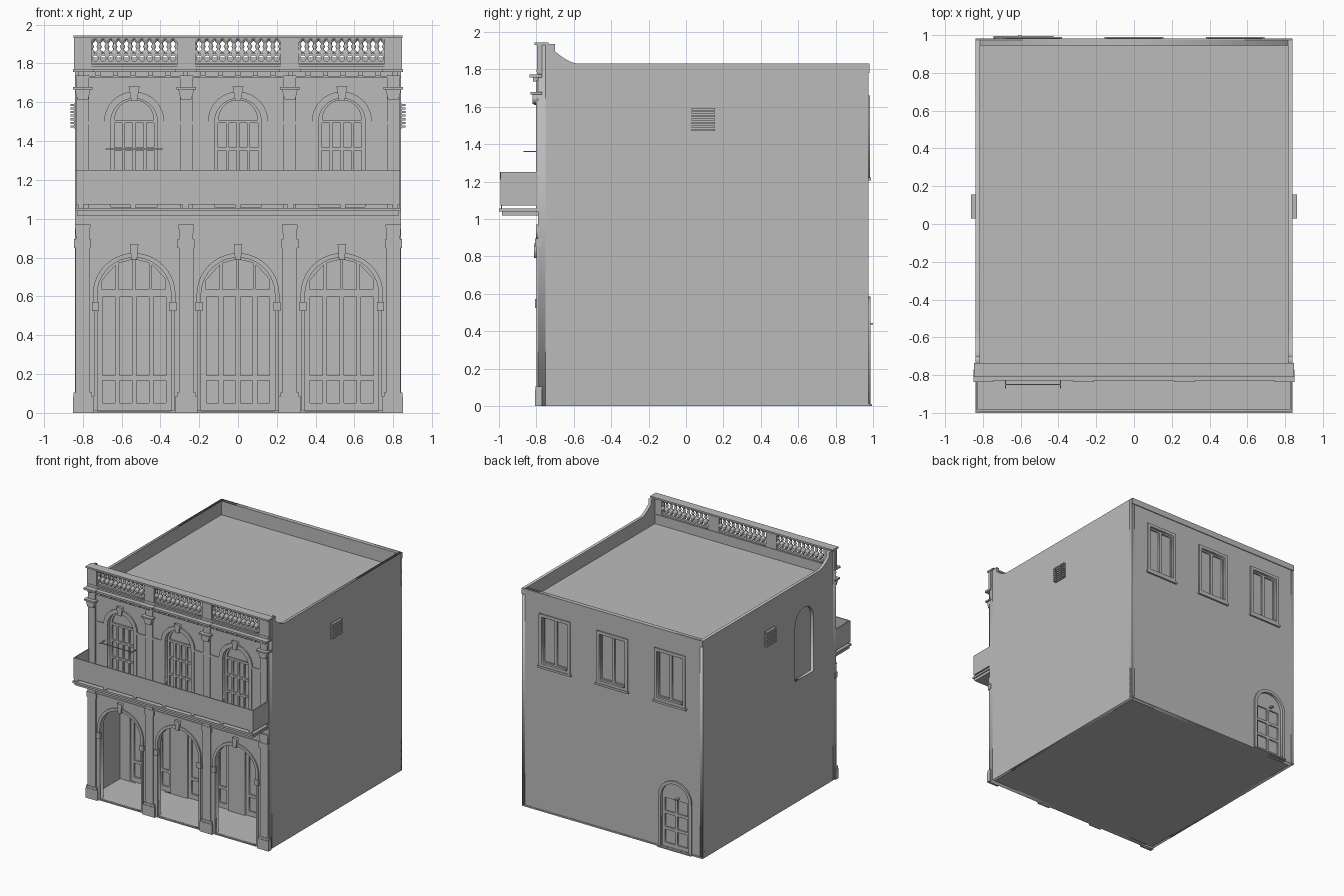
import bpy, bmesh, math
from mathutils import Matrix

cube = bpy.data.objects.get("Cube")
if cube:
    bpy.data.objects.remove(cube, do_unlink=True)

stone = bpy.data.materials.new("grey_stone")
stone.use_nodes = True
stone.diffuse_color = (0.5, 0.5, 0.5, 1)
stone.node_tree.nodes["Principled BSDF"].inputs["Base Color"].default_value = (0.5, 0.5, 0.5, 1)


def add(name, mesh):
    mesh.materials.clear()
    mesh.materials.append(stone)
    ob = bpy.data.objects.new(name, mesh)
    bpy.context.collection.objects.link(ob)
    return ob


def box(name, x0, x1, y0, y1, z0, z1):
    bm = bmesh.new()
    bmesh.ops.create_cube(bm, size=1)
    for v in bm.verts:
        v.co = ((x0 + x1) / 2 + v.co.x * (x1 - x0),
                (y0 + y1) / 2 + v.co.y * (y1 - y0),
                (z0 + z1) / 2 + v.co.z * (z1 - z0))
    me = bpy.data.meshes.new(name)
    bm.to_mesh(me)
    bm.free()
    return add(name, me)


def plate(name, loops, a, b, side=False):
    """Flat slab with holes, drawn in x/z (or y/z for side) and a..b thick."""
    cu = bpy.data.curves.new(name, 'CURVE')
    cu.dimensions = '2D'
    cu.fill_mode = 'BOTH'
    cu.extrude = abs(b - a) / 2
    for pts in loops:
        sp = cu.splines.new('POLY')
        sp.points.add(len(pts) - 1)
        for p, (u, v) in zip(sp.points, pts):
            p.co = (u, v, 0, 1)
        sp.use_cyclic_u = True
    tmp = bpy.data.objects.new(name + "_outline", cu)
    bpy.context.collection.objects.link(tmp)
    deps = bpy.context.evaluated_depsgraph_get()
    me = bpy.data.meshes.new_from_object(tmp.evaluated_get(deps))
    bpy.data.objects.remove(tmp, do_unlink=True)
    mid = (a + b) / 2
    if side:
        me.transform(Matrix(((0, 0, 1, mid), (1, 0, 0, 0), (0, 1, 0, 0), (0, 0, 0, 1))))
    else:
        me.transform(Matrix(((1, 0, 0, 0), (0, 0, -1, mid), (0, 1, 0, 0), (0, 0, 0, 1))))
    bm = bmesh.new()
    bm.from_mesh(me)
    bmesh.ops.remove_doubles(bm, verts=bm.verts, dist=1e-5)
    bmesh.ops.recalc_face_normals(bm, faces=bm.faces)
    bm.to_mesh(me)
    bm.free()
    me.name = name
    return add(name, me)


def rect(x0, x1, z0, z1):
    return [(x0, z0), (x1, z0), (x1, z1), (x0, z1)]


def arch(c, r, z0, spring, n=20):
    curve = [(c + r * math.cos(math.pi * i / n), spring + r * math.sin(math.pi * i / n))
             for i in range(n + 1)]
    return [(c + r, z0)] + curve + [(c - r, z0)]


def band(c, r0, r1, z0, spring):
    return arch(c, r1, z0, spring) + arch(c, r0, z0, spring)[::-1]


def panes(x0, x1, z0, z1, cols, rows, gap):
    w, h = (x1 - x0) / cols, (z1 - z0) / rows
    return [rect(x0 + i * w + gap, x0 + (i + 1) * w - gap, z0 + j * h + gap, z0 + (j + 1) * h - gap)
            for i in range(cols) for j in range(rows)]


BAYS = (-0.535, 0, 0.535)
PIERS = (-0.8, -0.267, 0.267, 0.8)
FRONT, BACK, HALF = -0.79, 0.975, 0.84

# Front wall with arcade, upper arches and balustrade openings
holes = []
for c in BAYS:
    holes += [arch(c, 0.19, 0.01, 0.61), arch(c, 0.12, 1.06, 1.5),
              rect(c - 0.22, c + 0.22, 1.8, 1.925)]
plate("front_wall", [rect(-HALF, HALF, 0, 1.935)] + holes, FRONT, -0.75)

# Side walls with swept parapet shoulder
sweep = [(-0.7 + 0.13 * t, 1.895 - 0.065 * math.sin(t * math.pi / 2)) for t in (0, .2, .4, .6, .8, 1)]
profile = [(-0.75, 0), (BACK, 0), (BACK, 1.83)] + sweep[::-1] + [(-0.7, 1.935), (-0.75, 1.935)]
niche = arch(-0.37, 0.12, 1.02, 1.48)
plate("left_wall", [profile], HALF - 0.025, HALF, True)
plate("right_wall", [profile, niche], -HALF, 0.025 - HALF, True)
plate("niche_back", [niche], -0.815, -0.81, True)

# Back wall with windows and door
WINDOWS = (-0.535, 0, 0.535)
DOOR = -0.585
openings = [rect(c - 0.125, c + 0.125, 1.24, 1.64) for c in WINDOWS]
plate("back_wall", [rect(-HALF, HALF, 0, 1.83), arch(DOOR, 0.13, 0.01, 0.43)] + openings, 0.945, BACK)
box("back_band", -HALF, HALF, BACK, 0.982, 1.78, 1.83)
box("back_plinth", -HALF, HALF, BACK, 0.98, 0, 0.012)
for c in WINDOWS:
    plate("back_window_frame", [rect(c - 0.145, c + 0.145, 1.22, 1.66),
                                rect(c - 0.12, c + 0.12, 1.245, 1.635)], 0.965, 0.985)
    plate("back_window_sash", [rect(c - 0.125, c + 0.125, 1.24, 1.64)] +
          panes(c - 0.12, c + 0.12, 1.245, 1.635, 2, 1, 0.012), 0.95, 0.965)
    box("back_window_glass", c - 0.13, c + 0.13, 0.945, 0.952, 1.23, 1.65)
    box("back_window_sill", c - 0.155, c + 0.155, BACK, 0.99, 1.205, 1.222)
plate("back_door_surround", [band(DOOR, 0.13, 0.155, 0.01, 0.43)], 0.965, 0.987)
plate("back_door_frame", [arch(DOOR, 0.13, 0.01, 0.43)] +
      panes(DOOR - 0.115, DOOR + 0.115, 0.03, 0.43, 2, 3, 0.012), 0.952, 0.964)
plate("back_door_panel", [arch(DOOR, 0.13, 0.01, 0.43)], 0.942, 0.953)
box("back_door_step", DOOR - 0.16, DOOR + 0.16, BACK, 0.995, 0, 0.01)
box("back_door_handle", DOOR - 0.03, DOOR - 0.01, 0.96, 1, 0.435, 0.445)

# Floors, roof and arcade interior
box("ground_floor", -0.83, 0.83, -0.78, 0.96, 0, 0.012)
box("roof", -0.82, 0.82, -0.76, 0.95, 1.69, 1.715)
box("arcade_ceiling", -0.82, 0.82, -0.76, -0.36, 0.98, 1)
plate("arcade_back_wall", [rect(-0.82, 0.82, 0.01, 1)] +
      [arch(c, 0.19, 0.012, 0.61) for c in BAYS], -0.4, -0.36)
for c in BAYS:
    lights = []
    for i in range(4):
        x = c - 0.165 + i * 0.0855
        x1 = x + 0.07
        top = [0.61 + math.sqrt(0.18 ** 2 - (u - c) ** 2) for u in (x, x1)]
        lights.append([(x, 0.635), (x1, 0.635), (x1, top[1]), (x, top[0])])
    leaf = panes(c - 0.175, c + 0.175, 0.18, 0.61, 4, 1, 0.012) + panes(c - 0.175, c + 0.175, 0.04, 0.18, 4, 1, 0.012)
    plate("arcade_door_frame", [arch(c, 0.19, 0.012, 0.61)] + lights + leaf, -0.385, -0.37)
    plate("arcade_door_glass", [arch(c, 0.19, 0.012, 0.61)], -0.372, -0.365)

# Arch mouldings, keystones and upper windows
for c in BAYS:
    plate("lower_arch_moulding", [band(c, 0.19, 0.213, 0.57, 0.61)], -0.8, -0.78)
    plate("lower_keystone", [[(c - 0.015, 0.79), (c + 0.015, 0.79), (c + 0.022, 0.87), (c - 0.022, 0.87)]], -0.812, -0.78)
    plate("upper_arch_moulding", [band(c, 0.12, 0.155, 1.5, 1.5)], -0.8, -0.78)
    plate("upper_keystone", [[(c - 0.015, 1.61), (c + 0.015, 1.61), (c + 0.028, 1.68), (c - 0.028, 1.68)]], -0.812, -0.78)
    plate("upper_window_frame", [arch(c, 0.12, 1.06, 1.5), arch(c, 0.1, 1.51, 1.511)] +
          panes(c - 0.11, c + 0.11, 1.08, 1.5, 4, 3, 0.008), -0.765, -0.75)
    plate("upper_window_glass", [arch(c, 0.125, 1.06, 1.5)], -0.752, -0.745)
    for s in (-1, 1):
        def strip(name, a, b, y, z0, z1):
            box(name, min(c + s * a, c + s * b), max(c + s * a, c + s * b), y, -0.78, z0, z1)
        strip("lower_impost", 0.182, 0.218, -0.808, 0.525, 0.572)
        strip("lower_jamb", 0.19, 0.208, -0.798, 0.01, 0.53)
        strip("upper_impost", 0.12, 0.235, -0.797, 1.485, 1.502)
        strip("upper_jamb", 0.12, 0.15, -0.797, 1.055, 1.49)

# Pilasters on both storeys
for c in PIERS:
    def block(name, w, y, z0, z1):
        box(name, max(c - w, -0.85), min(c + w, 0.85), y, -0.77, z0, z1)
    block("pilaster_base", 0.058, -0.808, 0, 0.085)
    block("pilaster_base_moulding", 0.048, -0.804, 0.085, 0.105)
    block("lower_pilaster", 0.037, -0.8, 0.1, 0.88)
    block("lower_pilaster_necking", 0.044, -0.806, 0.85, 0.895)
    plate("lower_pilaster_capital", [[(c - 0.034, 0.89), (c + 0.034, 0.89), (c + 0.04, 0.97), (c - 0.04, 0.97)]], -0.803, -0.78)
    block("upper_pilaster", 0.032, -0.802, 1.055, 1.74)
    plate("upper_pilaster_capital", [[(c - 0.028, 1.615), (c + 0.028, 1.615), (c + 0.04, 1.665), (c - 0.04, 1.665)]], -0.82, -0.78)
    block("upper_pilaster_abacus", 0.05, -0.832, 1.665, 1.678)
    block("cornice_break", 0.055, -0.836, 1.757, 1.772)
    block("parapet_pier", 0.045, -0.797, 1.775, 1.935)

# Horizontal mouldings and dentils
box("lower_string_course", -HALF, HALF, -0.797, -0.78, 0.885, 0.895)
box("frieze_moulding", -HALF, HALF, -0.8, -0.78, 1.725, 1.735)
box("cornice", -0.845, 0.845, -0.828, -0.78, 1.755, 1.77)
box("parapet_sill", -HALF, HALF, -0.8, -0.745, 1.785, 1.798)
box("parapet_cap", -0.848, 0.848, -0.81, -0.735, 1.93, 1.944)
for i in range(19):
    x = -0.81 + i * 0.09
    box("dentil", x - 0.013, x + 0.013, -0.818, -0.78, 1.735, 1.757)

# Balustrade: turned balusters above a row of rings
TURNED = ((0.02, 1.852), (0.019, 1.86), (0.008, 1.87), (0.008, 1.876), (0.014, 1.887),
          (0.008, 1.898), (0.008, 1.905), (0.019, 1.916), (0.02, 1.927))
bm = bmesh.new()
rings = []
for r, z in TURNED:
    rings.append([bm.verts.new((r * math.cos(k * math.pi / 5), r * math.sin(k * math.pi / 5), z)) for k in range(10)])
for lo, hi in zip(rings, rings[1:]):
    for k in range(10):
        f = bm.faces.new((lo[k], lo[k - 9], hi[k - 9], hi[k]))
        f.smooth = True
baluster = bpy.data.meshes.new("baluster")
bm.to_mesh(baluster)
bm.free()
for c in BAYS:
    step = 0.04
    circles = []
    for i in range(11):
        x = c + (i - 5) * step
        circles.append([(x + 0.015 * math.cos(k * math.pi / 6), 1.826 + 0.015 * math.sin(k * math.pi / 6)) for k in range(12)])
    plate("balustrade_ring_panel", [rect(c - 0.221, c + 0.221, 1.799, 1.853)] + circles, -0.782, -0.758)
    for i in range(12):
        add("baluster", baluster).location = (c + (i - 5.5) * step, -0.77, 0)

# Balcony with raised parapet panels
box("balcony_slab", -HALF, HALF, -1, FRONT, 1.04, 1.056)
box("balcony_soffit", -0.83, 0.83, -0.985, FRONT, 1.018, 1.04)
box("balcony_front_panel", -0.835, 0.835, -0.992, -0.982, 1.073, 1.25)
for s in (-1, 1):
    x = s * 0.83
    box("balcony_side_panel", x - 0.005, x + 0.005, -0.985, FRONT, 1.073, 1.25)
for i in range(7):
    x = -0.81 + i * 0.27
    box("balcony_foot", x - 0.015, x + 0.015, -0.99, -0.983, 1.05, 1.08)
box("balcony_plate", -0.015, 0.26, -0.995, -0.991, 1.21, 1.25)

# Wall rod beside the balcony
box("wall_rod", -0.68, -0.39, -0.853, -0.847, 1.357, 1.363)
for x in (-0.68, -0.39):
    box("wall_rod_arm", x - 0.003, x + 0.003, -0.87, -0.76, 1.357, 1.363)

# Louvred vents on both sides
for s in (-1, 1):
    def vent(name, d, y0, y1, z0, z1):
        box(name, min(s * 0.83, s * d), max(s * 0.83, s * d), y0, y1, z0, z1)
    vent("vent_back", 0.845, 0.03, 0.155, 1.465, 1.595)
    for i in range(7):
        z = 1.47 + i * 0.0185
        vent("vent_slat", 0.863, 0.03, 0.155, z, z + 0.011)
